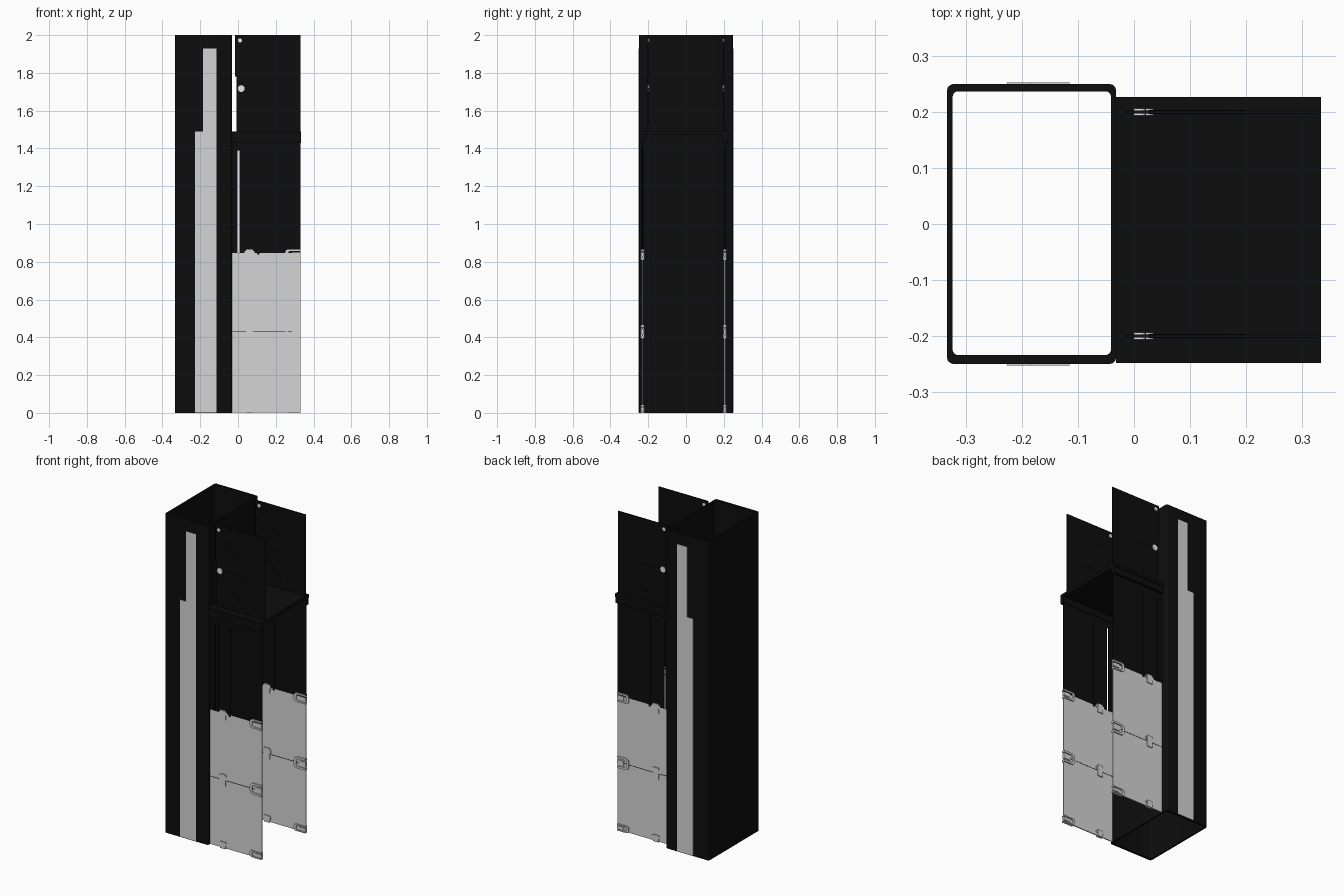
import bpy, bmesh, math
from math import cos, sin, pi

cube = bpy.data.objects.get("Cube")
if cube:
    bpy.data.objects.remove(cube, do_unlink=True)


def material(name, value):
    m = bpy.data.materials.new(name)
    m.use_nodes = True
    col = (value, value, value, 1)
    m.diffuse_color = col
    m.node_tree.nodes["Principled BSDF"].inputs["Base Color"].default_value = col
    return m


BLACK = material("black", 0.004)
GREY = material("light grey", 0.66)
WHITE = material("pale metal", 0.8)


def finish(name, bm, mat):
    bmesh.ops.recalc_face_normals(bm, faces=bm.faces)
    me = bpy.data.meshes.new(name)
    bm.to_mesh(me)
    bm.free()
    me.materials.append(mat)
    ob = bpy.data.objects.new(name, me)
    bpy.context.collection.objects.link(ob)
    return ob


def prism(name, pts, y, depth, mat):
    """Extrude an x-z outline, centred on y."""
    bm = bmesh.new()
    front = [bm.verts.new((px, y - depth / 2, pz)) for px, pz in pts]
    back = [bm.verts.new((px, y + depth / 2, pz)) for px, pz in pts]
    bm.faces.new(front)
    bm.faces.new(back)
    n = len(pts)
    for i in range(n):
        j = (i + 1) % n
        bm.faces.new((front[i], front[j], back[j], back[i]))
    return finish(name, bm, mat)


def plate(name, x0, x1, z0, z1, y, depth, mat):
    return prism(name, [(x0, z0), (x1, z0), (x1, z1), (x0, z1)], y, depth, mat)


def bar(name, a, b, width, y, depth, mat):
    """Straight rib between two x-z points."""
    dx, dz = b[0] - a[0], b[1] - a[1]
    k = width / 2 / math.hypot(dx, dz)
    ox, oz = -dz * k, dx * k
    prism(name, [(a[0] + ox, a[1] + oz), (a[0] - ox, a[1] - oz),
                 (b[0] - ox, b[1] - oz), (b[0] + ox, b[1] + oz)], y, depth, mat)


def disc(name, x, z, r, y, depth, mat):
    prism(name, [(x + r * cos(i * pi / 8), z + r * sin(i * pi / 8)) for i in range(16)],
          y, depth, mat)


def rounded_rect(x0, x1, y0, y1, r, n=4):
    pts = []
    corners = [(x1 - r, y1 - r), (x0 + r, y1 - r), (x0 + r, y0 + r), (x1 - r, y0 + r)]
    for q, (cx, cy) in enumerate(corners):
        for i in range(n + 1):
            a = (q + i / n) * pi / 2
            pts.append((cx + r * cos(a), cy + r * sin(a)))
    return pts


# Open rectangular column
outer = rounded_rect(-0.334, -0.032, -0.25, 0.25, 0.012)
inner = rounded_rect(-0.324, -0.041, -0.234, 0.237, 0.01)
bm = bmesh.new()
rings = [[bm.verts.new((px, py, z)) for px, py in loop]
         for loop, z in ((outer, 0), (outer, 2), (inner, 2), (inner, 0))]
count = len(outer)
for k in range(4):
    a, b = rings[k], rings[(k + 1) % 4]
    for i in range(count):
        j = (i + 1) % count
        bm.faces.new((a[i], a[j], b[j], b[i]))
column = finish("column", bm, BLACK)
bpy.ops.object.select_all(action='DESELECT')
column.select_set(True)
bpy.context.view_layer.objects.active = column
bpy.ops.object.shade_smooth_by_angle(angle=math.radians(35))

# Stepped stripe on the column's front and back
stripe = [(-0.227, 0.003), (-0.115, 0.003), (-0.115, 1.93),
          (-0.185, 1.93), (-0.185, 1.49), (-0.227, 1.49)]
for side, y in (("front", -0.25), ("back", 0.25)):
    prism(side + "_stripe", stripe, y, 0.005, GREY)


def handle(name, z, half, y):
    """U-shaped latch loop, open to the right, with a tongue inside."""
    def arc(h, x0, order):
        r = h * 0.6
        pts = [(0.33, z + h)]
        for sgn, start in ((1, pi / 2), (-1, pi)):
            cz = z + sgn * (h - r)
            pts += [(x0 + r + r * cos(start + i * pi / 8), cz + r * sin(start + i * pi / 8))
                    for i in range(5)]
        pts.append((0.33, z - h))
        return pts[::order]
    prism(name, arc(half, 0.25, 1) + arc(half * 0.65, 0.265, -1), y, 0.02, GREY)
    plate(name + "_tongue", 0.285, 0.33, z - half * 0.4, z + half * 0.4, y, 0.015, GREY)


# Side walls, mirrored front and back
for side, y, upper_y, out in (("front", -0.231, -0.2, -1), ("back", 0.205, 0.2, 1)):
    # Light lower panels with a seam
    for label, z0, z1 in (("lower", 0.003, 0.427), ("middle", 0.431, 0.847)):
        plate(f"{side}_{label}_panel", -0.032, 0.33, z0, z1, y, 0.006, GREY)
    plate(side + "_seam", -0.03, 0.328, 0.425, 0.433, y, 0.004, BLACK)

    # Clips and latch loops
    for i, (z, half) in enumerate(((0.021, 0.021), (0.43, 0.036), (0.838, 0.028))):
        plate(f"{side}_clip_{i}", 0.042, 0.08, z - half, z + half, y, 0.018, GREY)
        plate(f"{side}_clip_hook_{i}", 0.034, 0.088, z, z + half * 0.7, y, 0.012, GREY)
        handle(f"{side}_latch_{i}", z, half, y)

    # Dark panel above, a narrow slit and its inner strip
    plate(side + "_dark_panel", 0.007, 0.33, 0.847, 1.44, y, 0.006, BLACK)
    plate(side + "_slit_strip", -0.032, -0.003, 0.847, 1.44, y, 0.006, BLACK)
    plate(side + "_slit_cap", -0.032, 0.02, 1.39, 1.44, y, 0.006, BLACK)
    plate(side + "_rod", 0.1, 0.113, 0.838, 1.4, y, 0.016, BLACK)
    plate(side + "_rib", 0.02, 0.028, 0.86, 1.4, y, 0.01, BLACK)

    # Rail along the shelf edge
    plate(side + "_rail", -0.032, 0.334, 1.43, 1.49, y + out * 0.005, 0.025, BLACK)

    # Upper panel with bracing ribs and pivot bolts
    prism(side + "_upper_panel", [(-0.008, 1.48), (0.33, 1.48), (0.33, 2), (-0.016, 2),
                                  (-0.016, 1.78), (-0.008, 1.78)], upper_y, 0.005, BLACK)
    for i, (a, b) in enumerate((((0.03, 1.93), (0.16, 1.79)), ((0.03, 1.69), (0.16, 1.54)),
                                ((0.03, 1.715), (0.2, 1.715)))):
        bar(f"{side}_brace_{i}", a, b, 0.012, upper_y, 0.008, BLACK)
    for label, x, z, r in (("top", 0.01, 1.972, 0.011), ("lower", 0.017, 1.717, 0.018)):
        disc(f"{side}_{label}_bolt", x, z, r, upper_y, 0.012, WHITE)

# Shelf between the rails
plate("shelf", -0.032, 0.334, 1.47, 1.49, -0.01, 0.474, BLACK)
